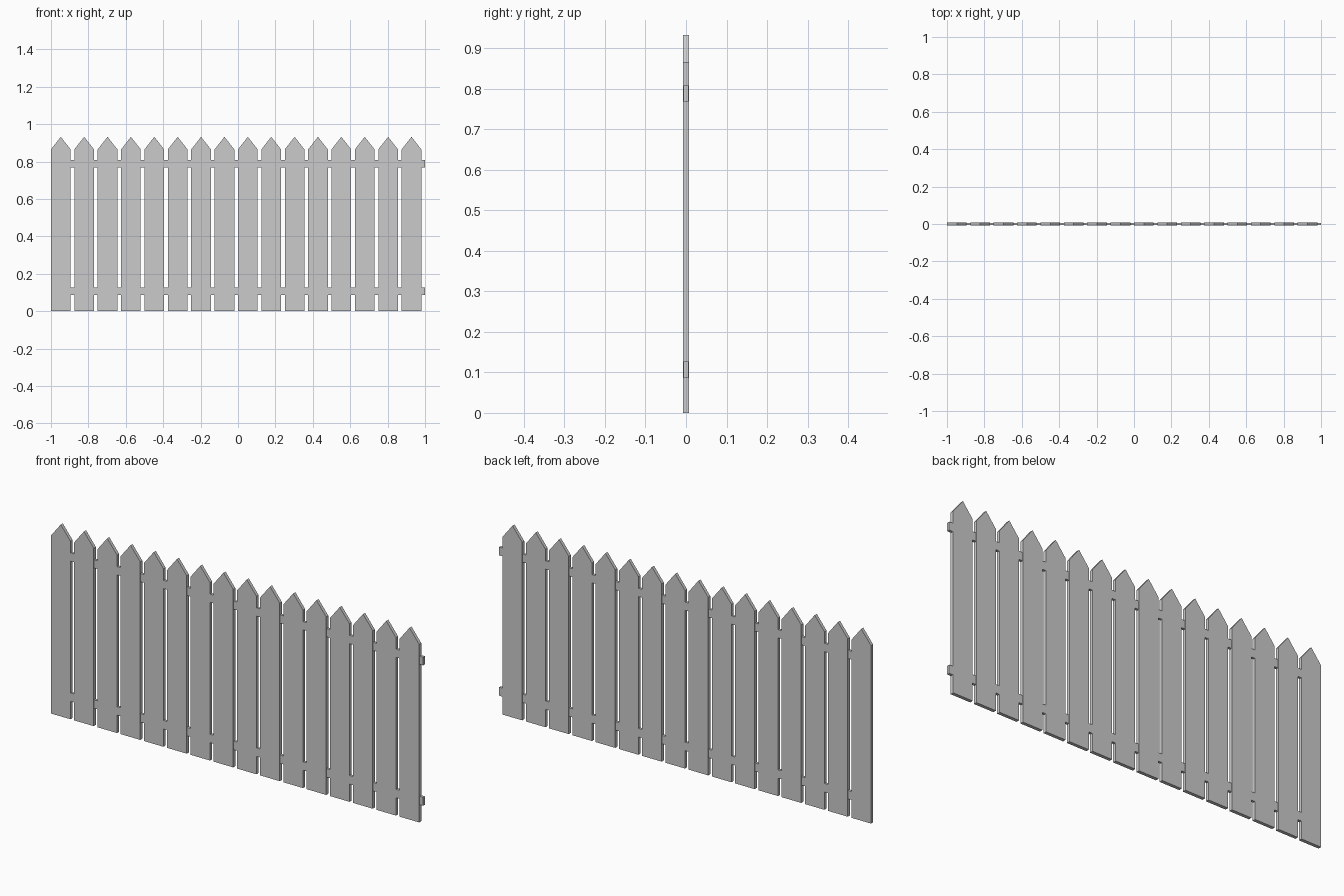
import bpy, bmesh

if "Cube" in bpy.data.objects:
    bpy.data.objects.remove(bpy.data.objects["Cube"])

COUNT, PITCH, WIDTH = 16, 0.125, 0.105


def extrude_profile(name, points, y0, y1):
    """Closed prism from an x-z outline, extruded along y."""
    bm = bmesh.new()
    face = bm.faces.new([bm.verts.new((x, y0, z)) for x, z in points])
    ext = bmesh.ops.extrude_face_region(bm, geom=[face])
    moved = [v for v in ext["geom"] if isinstance(v, bmesh.types.BMVert)]
    bmesh.ops.translate(bm, vec=(0, y1 - y0, 0), verts=moved)
    bmesh.ops.recalc_face_normals(bm, faces=bm.faces)
    mesh = bpy.data.meshes.new(name)
    bm.to_mesh(mesh)
    bm.free()
    obj = bpy.data.objects.new(name, mesh)
    bpy.context.collection.objects.link(obj)
    return obj


# Pointed pickets, repeated along the fence
picket = extrude_profile(
    "pickets",
    [(-1, 0), (-1 + WIDTH, 0), (-1 + WIDTH, 0.865),
     (-1 + WIDTH / 2, 0.932), (-1, 0.865)],
    -0.008, 0.008)
array = picket.modifiers.new("repeat", "ARRAY")
array.count = COUNT
array.use_relative_offset = False
array.use_constant_offset = True
array.constant_offset_displace = (PITCH, 0, 0)

# Horizontal rails, slightly thinner than the pickets
for name, z0, z1 in (("lower_rail", 0.086, 0.127), ("upper_rail", 0.768, 0.808)):
    extrude_profile(name, [(-0.998, z0), (1, z0), (1, z1), (-0.998, z1)],
                    -0.0065, 0.0065)
